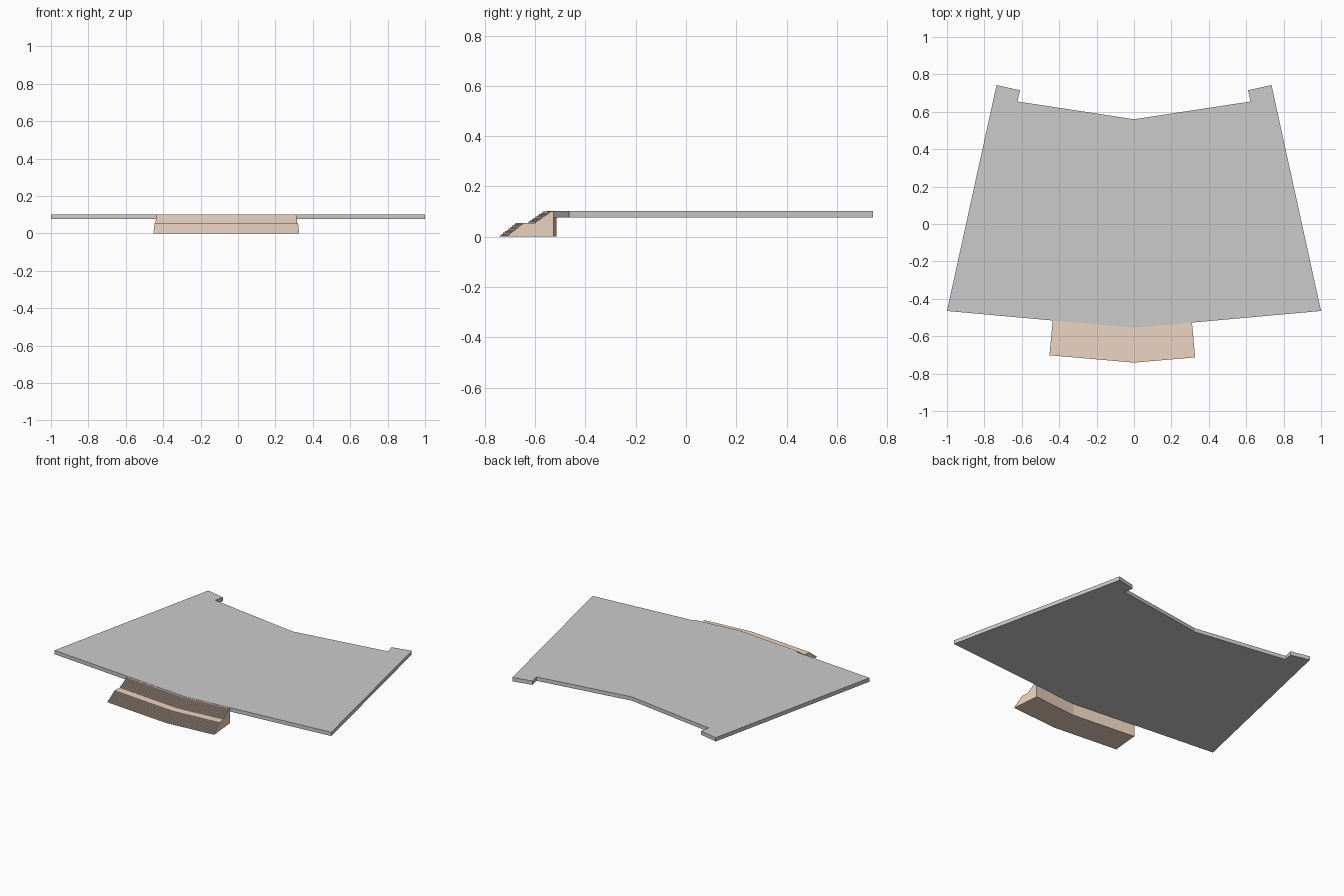
import bpy

if "Cube" in bpy.data.objects:
    bpy.data.objects.remove(bpy.data.objects["Cube"])

def make_object(name, verts, faces):
    mesh = bpy.data.meshes.new(name)
    mesh.from_pydata(verts, [], faces)
    mesh.update()
    obj = bpy.data.objects.new(name, mesh)
    bpy.context.collection.objects.link(obj)
    return obj

def loft(name, sections):
    """Bridge matching closed sections and cap both ends."""
    n = len(sections[0])
    verts = [p for s in sections for p in s]
    faces = [tuple(reversed(range(n))),
             tuple(range(len(verts) - n, len(verts)))]
    for k in range(len(sections) - 1):
        a, b = k * n, (k + 1) * n
        for i in range(n):
            j = (i + 1) % n
            faces.append((a + i, a + j, b + j, b + i))
    return make_object(name, verts, faces)

# Terrace slab: half outline mirrored about x = 0, extruded upward
half = [(1, -0.465), (0.735, 0.743), (0.61, 0.715), (0.623, 0.655)]
outline = [(0, -0.555)] + half + [(0, 0.56)] + [(-x, y) for x, y in reversed(half)]
loft("terrace_slab", [[(x, y, z) for x, y in outline] for z in (0.077, 0.102)])

# Stair profile: distance out from the slab edge, and height
def flight(d0, d1, z0, z1, steps):
    pts = []
    for i in range(steps):
        d = d0 + (d1 - d0) * i / steps
        pts += [(d, z0 + (z1 - z0) * i / steps),
                (d, z0 + (z1 - z0) * (i + 1) / steps)]
    return pts

profile = [(0, 0)] + flight(0.186, 0.116, 0, 0.055, 10)
profile += flight(0.072, 0.008, 0.055, 0.1, 9) + [(0, 0.1)]

# Sweep it along the bent front edge: left end, middle bend, right end
SLOPE = 0.09
def station(x):
    side = (x > 0) - (x < 0)
    return [(x + side * SLOPE * d, -0.555 + SLOPE * abs(x) - d, z)
            for d, z in profile]

stairs = loft("front_stairs", [station(x) for x in (-0.435, 0, 0.31)])
# Orient faces outward
import bmesh
bm = bmesh.new()
bm.from_mesh(stairs.data)
bmesh.ops.recalc_face_normals(bm, faces=bm.faces)
bm.to_mesh(stairs.data)
bm.free()

# Sand colour for the stairs
mat = bpy.data.materials.new("sand_stone")
mat.diffuse_color = (0.85, 0.66, 0.54, 1)
mat.use_nodes = True
mat.node_tree.nodes["Principled BSDF"].inputs["Base Color"].default_value = mat.diffuse_color
stairs.data.materials.append(mat)
